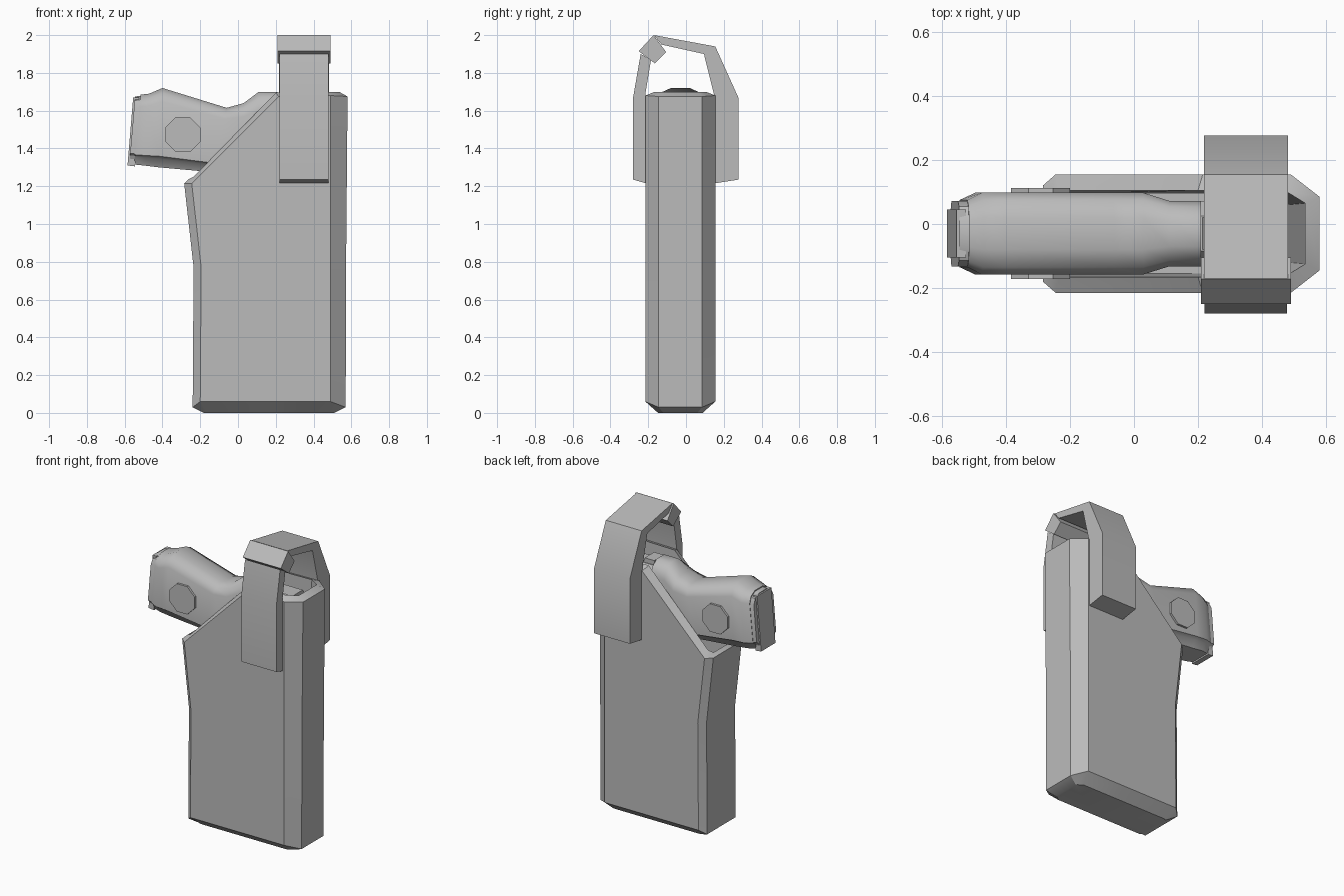
import bpy, bmesh, math

if "Cube" in bpy.data.objects:
    bpy.data.objects.remove(bpy.data.objects["Cube"], do_unlink=True)

grey = bpy.data.materials.new("plain_grey")
grey.use_nodes = True
colour = (0.5, 0.5, 0.5, 1)
grey.diffuse_color = colour
grey.node_tree.nodes["Principled BSDF"].inputs["Base Color"].default_value = colour
CY = -0.03  # centre line of holster and pistol


def loft(name, rings, angle=30):
    """Skin a list of equal closed rings and cap both ends."""
    bm = bmesh.new()
    loops = [[bm.verts.new(p) for p in ring] for ring in rings]
    n = len(loops[0])
    for a, b in zip(loops, loops[1:]):
        for i in range(n):
            j = (i + 1) % n
            bm.faces.new((a[i], a[j], b[j], b[i]))
    bm.faces.new(loops[0])
    bm.faces.new(loops[-1])
    bmesh.ops.recalc_face_normals(bm, faces=bm.faces)
    mesh = bpy.data.meshes.new(name)
    bm.to_mesh(mesh)
    bm.free()
    mesh.materials.append(grey)
    ob = bpy.data.objects.new(name, mesh)
    bpy.context.collection.objects.link(ob)
    bpy.ops.object.select_all(action="DESELECT")
    ob.select_set(True)
    bpy.context.view_layer.objects.active = ob
    bpy.ops.object.shade_smooth_by_angle(angle=math.radians(angle))
    return ob


def mirrored(half):
    """Close a half outline (x, half width, z) across the centre line."""
    return ([(x, CY - w, z) for x, w, z in half]
            + [(x, CY + w, z) for x, w, z in reversed(half)])


# Holster: hollow shell, bevelled foot, sloped mouth
outer = [
    [(-.18, .11, 0), (-.17, .118, 0), (.2, .118, 0), (.47, .118, 0), (.51, .09, 0)],
    [(-.24, .15, .03), (-.2, .185, .06), (.2, .185, .06), (.49, .185, .06), (.57, .115, .03)],
    [(-.235, .15, .77), (-.195, .185, .77), (.2, .185, .77), (.49, .185, .77), (.572, .115, .77)],
    [(-.285, .15, 1.215), (-.245, .185, 1.215), (.215, .185, 1.675), (.49, .185, 1.68), (.58, .115, 1.675)],
]
mouth = [
    [(-.265, .12, 1.235), (-.235, .135, 1.25), (.2, .135, 1.695), (.47, .135, 1.7), (.535, .095, 1.7)],
    [(-.2, .11, .9), (-.17, .125, .9), (.2, .125, .9), (.44, .125, .9), (.48, .09, .9)],
]
loft("holster", [mirrored(r) for r in outer + mouth])


# Belt loop: side profiles extruded across x
def strap(name, profile, x0, x1):
    return loft(name, [[(x, y, z) for y, z in profile] for x in (x0, x1)])


strap("belt_loop_back", [(.15, 1.215), (.277, 1.235), (.277, 1.67), (.155, 1.94),
                         (-.17, 2.0), (-.13, 1.95), (.095, 1.9), (.147, 1.69)], .218, .482)
strap("belt_loop_front", [(-.21, 1.215), (-.28, 1.235), (-.28, 1.67), (-.24, 1.9),
                          (-.185, 1.87), (-.215, 1.69)], .22, .478)
strap("belt_loop_catch", [(-.25, 1.915), (-.172, 2.0), (-.105, 1.91), (-.165, 1.85)], .21, .49)

# Pistol grip: one cross-section swept from butt to slide
SECTION = [(0, .05), (.06, .105), (.17, .128), (.86, .128), (.89, .105), (1, .08)]


def grip_ring(top, bottom, scale):
    return mirrored([(top[0] + (bottom[0] - top[0]) * t, w * scale,
                      top[1] + (bottom[1] - top[1]) * t) for t, w in SECTION])


loft("pistol_grip", [grip_ring(*s) for s in (
    ((-.515, 1.685), (-.55, 1.315), .82),
    ((-.47, 1.69), (-.5, 1.31), 1),
    ((-.4, 1.72), (-.42, 1.3), 1),
    ((-.06, 1.615), (-.14, 1.275), 1),
    ((.03, 1.64), (.02, 1.22), 1),
    ((.11, 1.7), (.11, 1.15), .8),
    ((.21, 1.7), (.21, 1.1), .8))], 40)

# Butt collar and magazine base plate
loft("butt_collar", [grip_ring(*s) for s in (
    ((-.545, 1.675), (-.575, 1.325), .8),
    ((-.505, 1.68), (-.54, 1.32), .8))])
loft("magazine_plate", [mirrored([(x0, .075, z0), (x1, .075, z1)]) for x0, z0, x1, z1 in (
    (-.555, 1.67, -.585, 1.31), (-.525, 1.67, -.545, 1.305))])

# Slide sunk in the holster, with a rear sight
loft("slide", [mirrored([(.1, w, z), (.46, w, z)]) for w, z in
               ((.1, .95), (.1, 1.6), (.055, 1.66))])
loft("rear_sight", [mirrored([(x0, .05, z), (x1, .05, z)]) for x0, x1, z in
                    ((.2, .32, 1.6), (.22, .29, 1.69))])

# Eight-sided grip medallions
for label, side in (("right", -1), ("left", 1)):
    rings = []
    for depth, radius in ((.1, .1), (.142, .1)):
        rings.append([(-.292 + radius * math.cos(math.pi * (k + .5) / 4),
                       CY + side * depth,
                       1.473 + radius * math.sin(math.pi * (k + .5) / 4)) for k in range(8)])
    loft("grip_medallion_" + label, rings)
